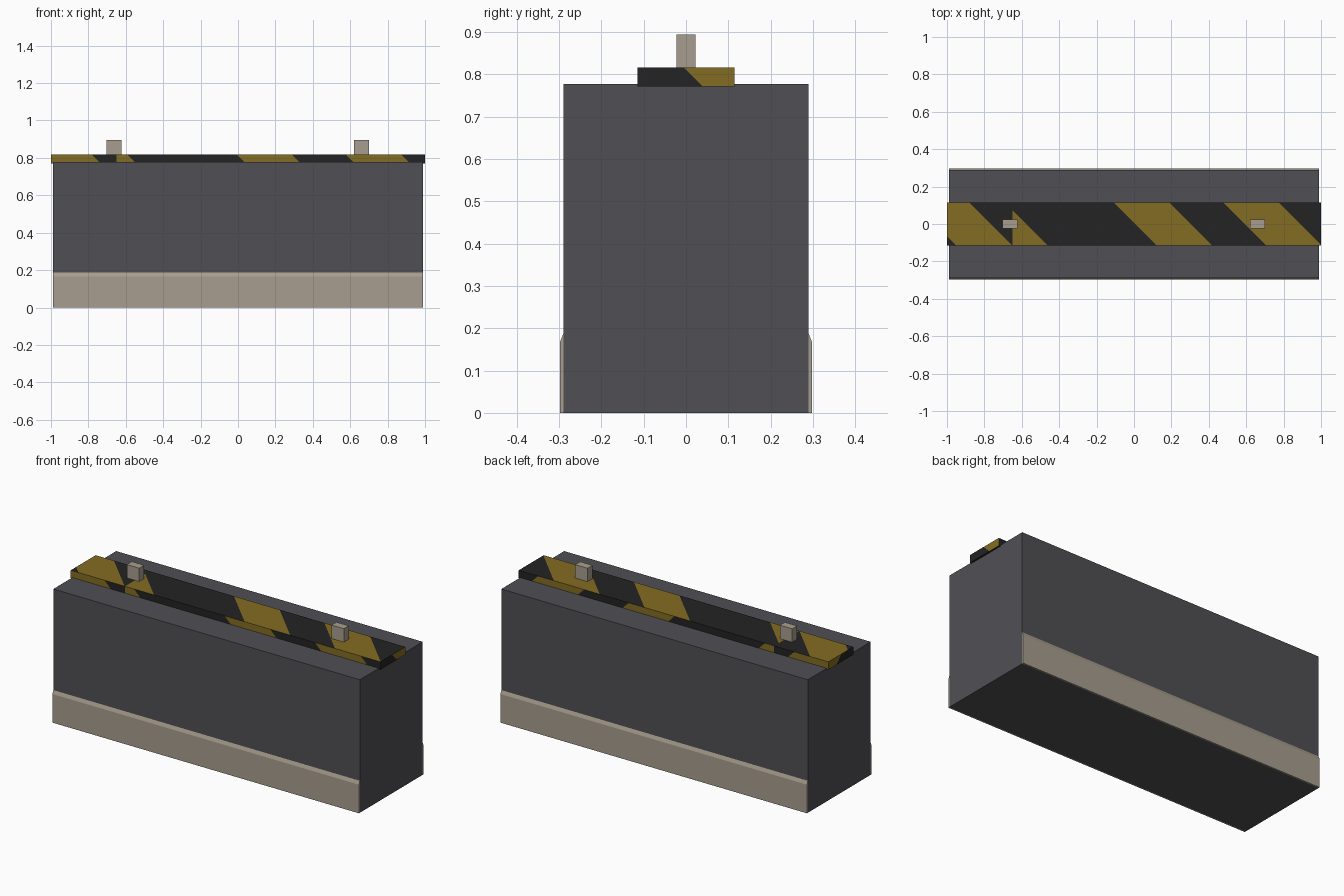
import bpy, bmesh
from mathutils import Vector

if "Cube" in bpy.data.objects:
    bpy.data.objects.remove(bpy.data.objects["Cube"])


def srgb_material(name, r, g, b):
    lin = [((c / 255 + 0.055) / 1.055) ** 2.4 for c in (r, g, b)]
    mat = bpy.data.materials.new(name)
    mat.diffuse_color = (*lin, 1.0)
    mat.use_nodes = True
    mat.node_tree.nodes["Principled BSDF"].inputs["Base Color"].default_value = mat.diffuse_color
    return mat


charcoal = srgb_material("charcoal grey", 80, 79, 84)
tan = srgb_material("tan concrete", 167, 158, 142)
yellow = srgb_material("warning yellow", 131, 108, 34)
black = srgb_material("stripe black", 35, 35, 35)


def finish(bm, name, *mats):
    bmesh.ops.recalc_face_normals(bm, faces=bm.faces[:])
    mesh = bpy.data.meshes.new(name)
    bm.to_mesh(mesh)
    bm.free()
    for m in mats:
        mesh.materials.append(m)
    obj = bpy.data.objects.new(name, mesh)
    bpy.context.collection.objects.link(obj)
    return obj


def box_bm(lo, hi):
    bm = bmesh.new()
    bmesh.ops.create_cube(bm, size=1)
    for v in bm.verts:
        v.co = Vector([(a + b) / 2 + c * (b - a) for a, b, c in zip(lo, hi, v.co)])
    return bm


# Main block
finish(box_bm((-0.99, -0.29, 0), (0.99, 0.29, 0.777)), "barrier_body", charcoal)

# Chamfered skirting strips along the front and back
for name, s in (("front_skirt", -1), ("back_skirt", 1)):
    bm = bmesh.new()
    profile = [(0.29, 0), (0.298, 0), (0.298, 0.167), (0.29, 0.187)]
    face = bm.faces.new([bm.verts.new((-0.99, s * y, z)) for y, z in profile])
    ext = bmesh.ops.extrude_face_region(bm, geom=[face])
    for g in ext["geom"]:
        if isinstance(g, bmesh.types.BMVert):
            g.co.x = 0.99
    finish(bm, name, tan)

# Striped plank: each side is cut along diagonals, with a pattern seam at x = -0.65
bands = [(-1.065, -0.767), (0.008, 0.303), (0.592, 0.888)]
seam_x, seam_end = -0.65, -0.577
bm = box_bm((-1, -0.115, 0.771), (1, 0.115, 0.817))
bm.normal_update()
Z0 = 0.803


def diagonal(axis):
    """Stripe direction on a side whose normal lies along the given axis."""
    return {0: Vector((0, 1, 1)), 1: Vector((1, 0, 1)), 2: Vector((1, 1, 0))}[axis]


def stripe_value(p, axis):
    return diagonal(axis).dot(Vector((p.x, p.y, p.z - Z0)))


for axis in range(3):
    d = diagonal(axis)
    cuts = [(d * (t / 2) + Vector((0, 0, Z0)) * d.z, d)
            for t in [e for b in bands for e in b] + [seam_end]]
    if axis:
        cuts.append((Vector((seam_x, 0, 0)), Vector((1, 0, 0))))
    for co, no in cuts:
        for sign in (-1, 1):
            fs = [f for f in bm.faces if f.normal[axis] * sign > 0.9]
            geom = set(fs)
            for f in fs:
                geom.update(f.edges)
                geom.update(f.verts)
            bmesh.ops.bisect_plane(bm, geom=list(geom), dist=1e-6,
                                   plane_co=co, plane_no=no)
            bm.normal_update()

for f in bm.faces:
    axis = max(range(3), key=lambda i: abs(f.normal[i]))
    c = f.calc_center_median()
    v = stripe_value(c, axis)
    is_yellow = any(a < v < b for a, b in bands)
    if axis and c.x > seam_x and v < seam_end:
        is_yellow = True
    elif axis and c.x < seam_x:
        is_yellow = bands[0][0] < v < bands[0][1]
    f.material_index = 0 if is_yellow else 1
finish(bm, "striped_plank", yellow, black)

# Lifting pegs
for name, x in (("left_peg", -0.662), ("right_peg", 0.66)):
    finish(box_bm((x - 0.04, -0.023, 0.80), (x + 0.04, 0.023, 0.895)), name, tan)
